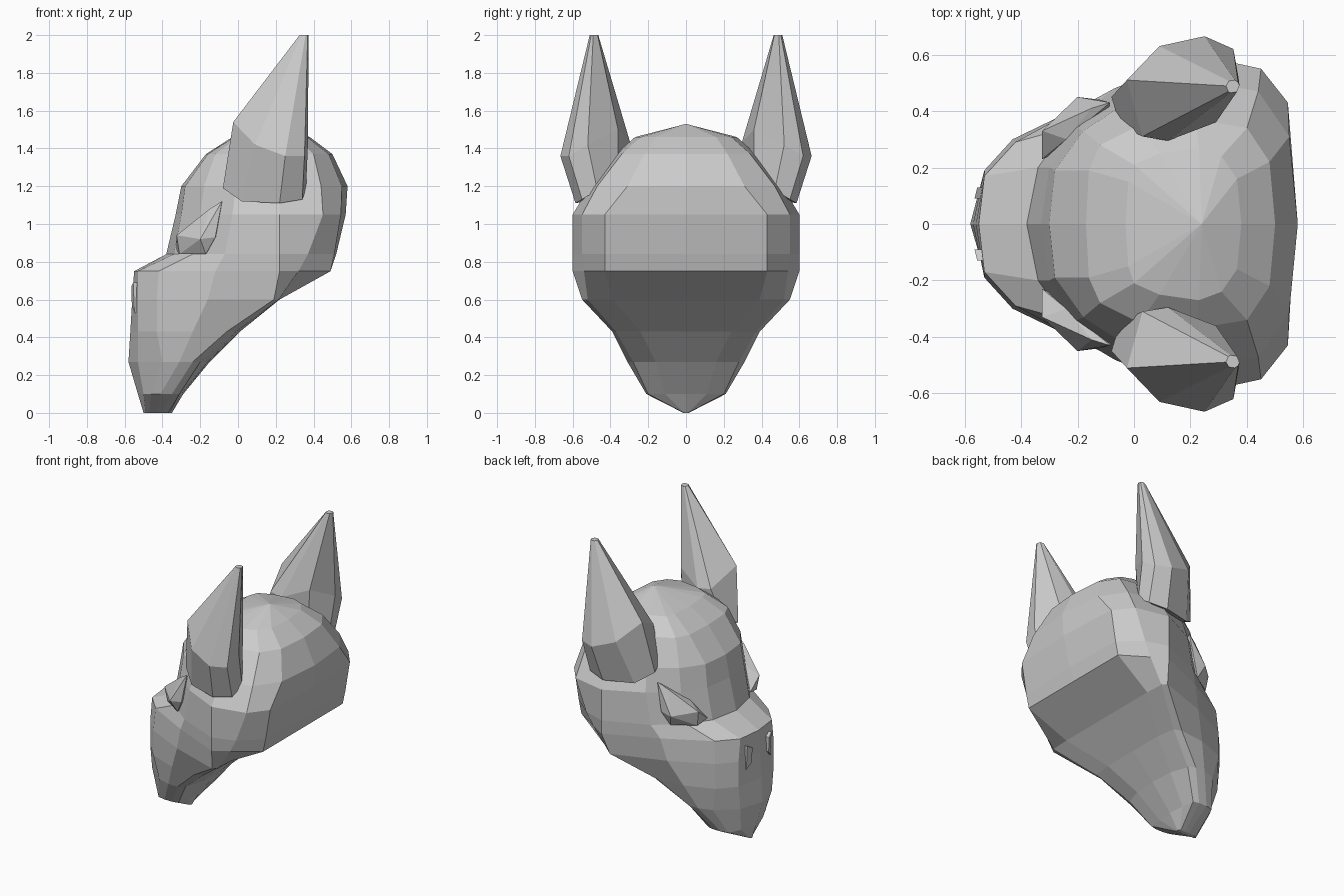
import bpy, bmesh
from mathutils import Vector


def finish(bm, name):
    bmesh.ops.remove_doubles(bm, verts=bm.verts, dist=0.0005)
    bmesh.ops.recalc_face_normals(bm, faces=bm.faces)
    me = bpy.data.meshes.new(name)
    bm.to_mesh(me)
    bm.free()
    ob = bpy.data.objects.new(name, me)
    bpy.context.collection.objects.link(ob)
    return ob


def loft(rings, name, apex=None):
    bm = bmesh.new()
    vr = [[bm.verts.new(p) for p in r] for r in rings]
    n = len(vr[0])
    for a, b in zip(vr, vr[1:]):
        for i in range(n):
            j = (i + 1) % n
            bm.faces.new((a[i], a[j], b[j], b[i]))
    bm.faces.new(vr[0])
    if apex:
        t = bm.verts.new(apex)
        for i in range(n):
            bm.faces.new((vr[-1][i], vr[-1][(i + 1) % n], t))
    else:
        bm.faces.new(vr[-1])
    return finish(bm, name)


def hull(points, name):
    bm = bmesh.new()
    for p in points:
        bm.verts.new(p)
    res = bmesh.ops.convex_hull(bm, input=bm.verts)
    bmesh.ops.delete(bm, geom=[v for v in res["geom_interior"]
                               if isinstance(v, bmesh.types.BMVert)], context='VERTS')
    return finish(bm, name)


def mirror_y(ob):
    m = ob.modifiers.new("mirror", 'MIRROR')
    m.use_axis = (False, True, False)
    m.use_bisect_axis = (False, False, False)


def level(z, front, back, side):
    # full symmetric ring from one half outline
    half = list(side)
    return ([(front, 0, z)] + [(x, y, z) for x, y in half] + [(back, 0, z)]
            + [(x, -y, z) for x, y in reversed(half)])


# muzzle and jaw levels: height, front x, back x, half outline front to back
muzzle = [
    (0.00, -.50, -.35, [(-.49, .01), (-.47, .012), (-.43, .014), (-.40, .014), (-.37, .012), (-.36, .01)]),
    (0.10, -.53, -.29, [(-.50, .12), (-.46, .20), (-.41, .21), (-.35, .21), (-.31, .20), (-.30, .11)]),
    (0.27, -.58, -.15, [(-.53, .17), (-.40, .28), (-.31, .31), (-.24, .31), (-.20, .28), (-.16, .16)]),
    (0.43, -.57, .01, [(-.53, .19), (-.43, .30), (-.24, .37), (-.06, .39), (-.01, .37), (.01, .24)]),
    (0.60, -.56, .22, [(-.53, .19), (-.43, .30), (-.16, .43), (.19, .55), (.215, .52), (.22, .39)]),
    (0.75, -.55, .49, [(-.53, .17), (-.42, .29), (-.12, .45), (.22, .60), (.32, .54), (.49, .43)]),
]
# skull dome levels
skull = [
    (0.84, -.38, .52, [(-.34, .20), (-.24, .34), (-.07, .48), (.22, .60), (.37, .55), (.51, .43)]),
    (1.05, -.33, .57, [(-.30, .20), (-.20, .34), (-.03, .48), (.22, .60), (.45, .55), (.545, .43)]),
    (1.20, -.30, .58, [(-.28, .19), (-.18, .33), (-.01, .44), (.22, .51), (.44, .47), (.55, .31)]),
    (1.37, -.17, .50, [(-.16, .19), (-.12, .28), (.02, .35), (.22, .37), (.40, .34), (.48, .22)]),
    (1.46, -.03, .38, [(-.02, .15), (.00, .21), (.09, .25), (.23, .27), (.31, .24), (.365, .16)]),
]
loft([level(*l) for l in muzzle + skull], "head", apex=(.24, 0, 1.53))

# pointed ears: base, slanted widest ring, small flat tip
base = [(-.08, .45, 1.19), (.02, .53, 1.12), (.22, .585, 1.11), (.34, .55, 1.13),
        (.36, .47, 1.18), (.28, .36, 1.30), (.10, .31, 1.32), (-.05, .35, 1.22)]
wide = [(-.025, .51, 1.54), (.09, .63, 1.42), (.25, .665, 1.36), (.352, .62, 1.36),
        (.37, .52, 1.42), (.29, .36, 1.50), (.12, .295, 1.43), (.03, .31, 1.44)]
c = Vector((.35, .487, 2.0))
mid = Vector((.19, .49, 0))
tip = []
for p in wide:
    d = Vector((p[0], p[1], 0)) - mid
    tip.append(c + d.normalized() * .024)
mirror_y(loft([base, wide, tip], "ear"))

# angular eye bulges
mirror_y(hull([(-.325, .23, .86), (-.325, .33, .94), (-.31, .32, .84), (-.17, .41, .84),
               (-.20, .45, .92), (-.12, .44, .93), (-.085, .43, 1.12), (-.15, .41, 1.08),
               (-.24, .30, .99), (-.10, .33, .95)], "eye"))

# nostril ridges
mirror_y(hull([(-.565, .09, .67), (-.555, .13, .69), (-.562, .09, .57), (-.548, .13, .53),
               (-.53, .09, .67), (-.52, .13, .69), (-.53, .09, .57), (-.52, .13, .53)], "nostril"))
